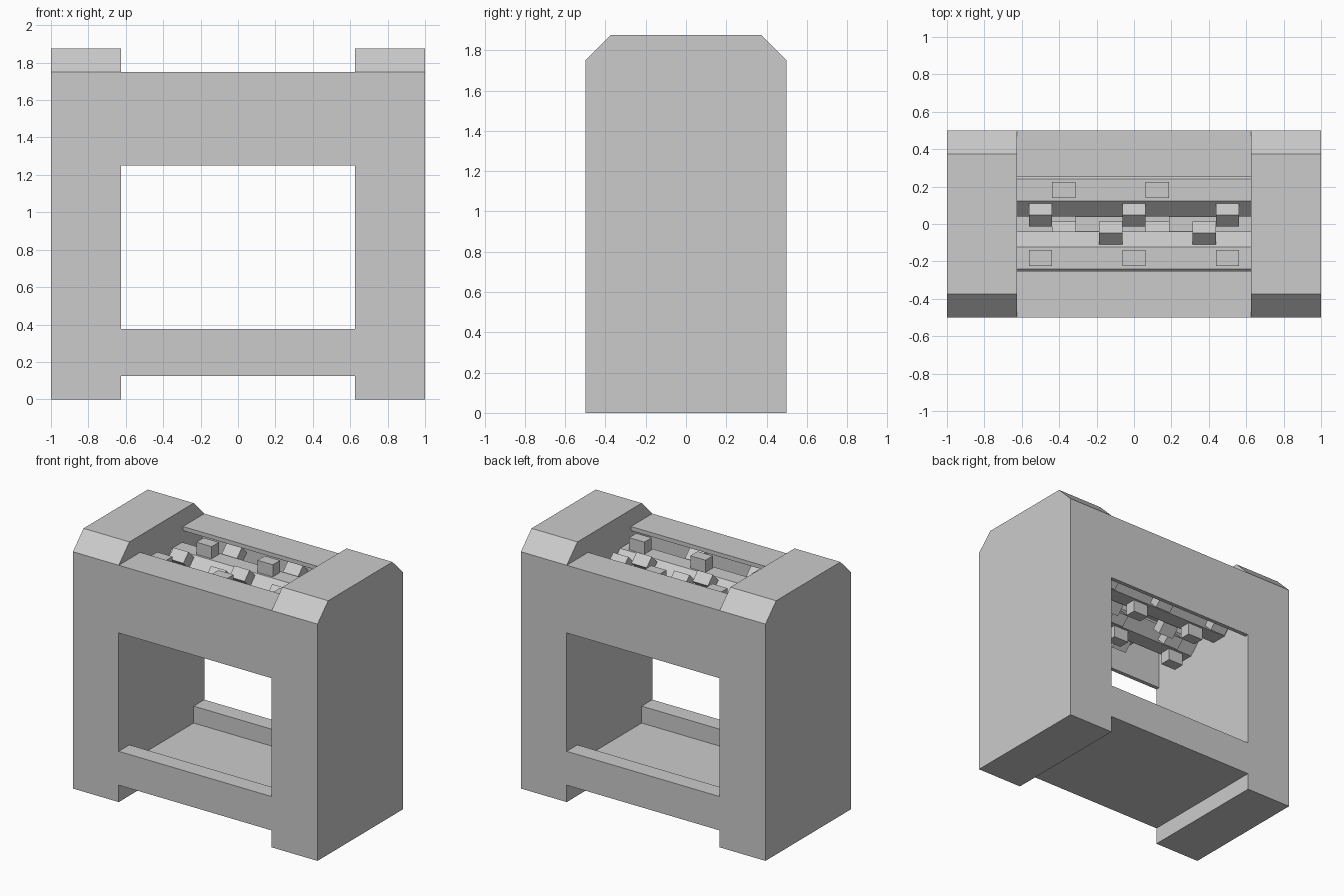
import bpy, bmesh
from math import cos, sin, pi
from mathutils import Matrix

if "Cube" in bpy.data.objects:
    bpy.data.objects.remove(bpy.data.objects["Cube"])

INNER = 0.625      # inner face of the side walls
APOTHEM = 0.1425   # roller centre to flat
TOOTH_TIP = 0.232  # roller centre to tooth end


def add_prism(bm, profile, x0, x1):
    """Extrude a closed (y, z) profile along x."""
    a = [bm.verts.new((x0, y, z)) for y, z in profile]
    b = [bm.verts.new((x1, y, z)) for y, z in profile]
    n = len(profile)
    bm.faces.new(a)
    bm.faces.new(b[::-1])
    for i in range(n):
        j = (i + 1) % n
        bm.faces.new((a[i], b[i], b[j], a[j]))


def finish(name, bm):
    bmesh.ops.recalc_face_normals(bm, faces=bm.faces[:])
    mesh = bpy.data.meshes.new(name)
    bm.to_mesh(mesh)
    bm.free()
    obj = bpy.data.objects.new(name, mesh)
    bpy.context.collection.objects.link(obj)
    return obj


def prism(name, profile, x0, x1):
    bm = bmesh.new()
    add_prism(bm, profile, x0, x1)
    return finish(name, bm)


# Side walls with chamfered tops
wall = [(-.5, 0), (.5, 0), (.5, 1.75), (.375, 1.875), (-.375, 1.875), (-.5, 1.75)]
prism("left_wall", wall, -1, -INNER)
prism("right_wall", wall, INNER, 1)

# Floor tray with raised front and back lips
tray = [(-.5, .125), (.5, .125), (.5, .375), (.375, .375),
        (.375, .25), (-.375, .25), (-.375, .375), (-.5, .375)]
prism("floor_tray", tray, -INNER, INNER)

# Thin front and back plates, each with a flange folded inwards at the top
t = 0.03
for name, s in (("front_plate", -1), ("back_plate", 1)):
    plate = [(.5, 1.25), (.5, 1.75), (.25, 1.75), (.25, 1.75 - t),
             (.5 - t, 1.75 - t), (.5 - t, 1.25)]
    prism(name, [(s * y, z) for y, z in plate], -INNER, INNER)


# Octagonal rollers with opposed pairs of teeth stepping round in a spiral
def roller(name, cy, cz, start, step):
    bm = bmesh.new()
    r = APOTHEM / cos(pi / 8)
    octagon = [(cy + r * cos(pi / 8 + k * pi / 4), cz + r * sin(pi / 8 + k * pi / 4))
               for k in range(8)]
    add_prism(bm, octagon, -INNER, INNER)
    root = APOTHEM - 0.02
    for i in range(9):
        for turn in (0, pi):
            m = (Matrix.Translation((-.5 + i * .125, cy, cz))
                 @ Matrix.Rotation(start + i * step + turn, 4, 'X')
                 @ Matrix.Translation((0, (root + TOOTH_TIP) / 2, 0))
                 @ Matrix.Diagonal((.125, TOOTH_TIP - root, .085, 1)))
            bmesh.ops.create_cube(bm, size=1, matrix=m)
    return finish(name, bm)


roller("front_roller", -.1815, 1.495, pi / 2, pi / 4)
roller("back_roller", .1815, 1.495, 3 * pi / 4, -pi / 4)
